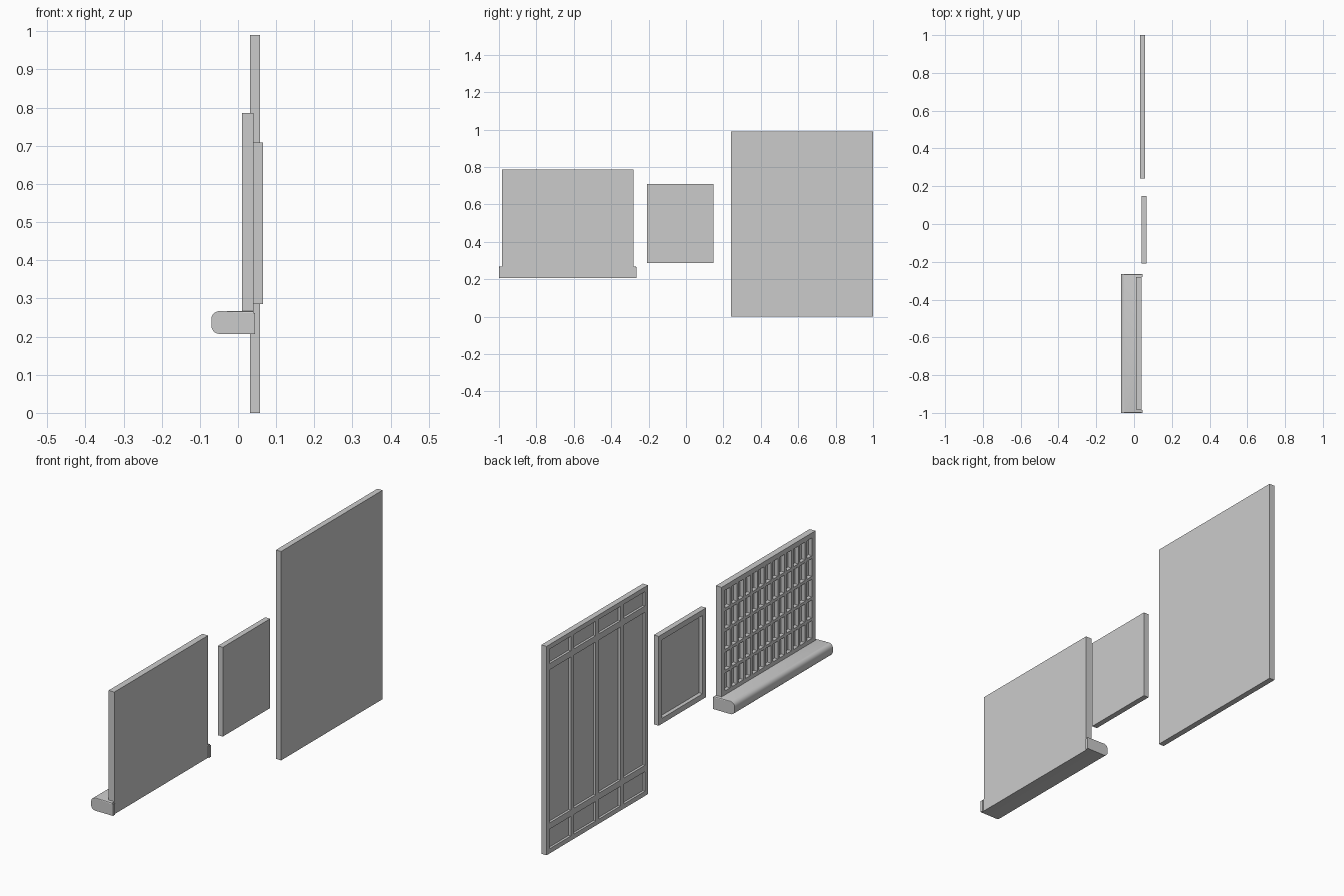
import bpy
import bmesh

if "Cube" in bpy.data.objects:
    bpy.data.objects.remove(bpy.data.objects["Cube"])

grey = bpy.data.materials.new("plain grey")
grey.use_nodes = True
colour = (0.6, 0.6, 0.6, 1)
grey.diffuse_color = colour
grey.node_tree.nodes["Principled BSDF"].inputs["Base Color"].default_value = colour


def finish(name, bm):
    bmesh.ops.recalc_face_normals(bm, faces=bm.faces[:])
    mesh = bpy.data.meshes.new(name)
    bm.to_mesh(mesh)
    bm.free()
    mesh.materials.append(grey)
    ob = bpy.data.objects.new(name, mesh)
    bpy.context.collection.objects.link(ob)
    return ob


def openings(lo, hi, count, edge, bar):
    """Cut lines for equal openings between an outer frame and thin bars."""
    size = (hi - lo - 2 * edge - (count - 1) * bar) / count
    lines = [lo]
    for i in range(count):
        start = lo + edge + i * (size + bar)
        lines += [start, start + size]
    return lines + [hi]


def panel(name, x0, x1, ys, zs, depth):
    """Slab whose -x face has a sunken pane in every second cell."""
    bm = bmesh.new()
    grid = [[bm.verts.new((x0, y, z)) for z in zs] for y in ys]
    panes = []
    for i in range(len(ys) - 1):
        for j in range(len(zs) - 1):
            face = bm.faces.new((grid[i][j], grid[i][j + 1],
                                 grid[i + 1][j + 1], grid[i + 1][j]))
            if i % 2 and j % 2:
                panes.append(face)
    bm.normal_update()
    rim = [e for e in bm.edges if e.is_boundary]
    bmesh.ops.inset_individual(bm, faces=panes, thickness=0.0004, depth=-depth)
    rim = [e for e in bm.edges if e.is_boundary]
    sides = bmesh.ops.extrude_edge_only(bm, edges=rim)["geom"]
    for v in sides:
        if isinstance(v, bmesh.types.BMVert):
            v.co.x = x1
    back = [e for e in bm.edges if e.is_boundary]
    bmesh.ops.holes_fill(bm, edges=back, sides=0)
    return finish(name, bm)


def box(name, lo, hi):
    bm = bmesh.ops and bmesh.new()
    bmesh.ops.create_cube(bm, size=1)
    for v in bm.verts:
        v.co = [lo[k] if v.co[k] < 0 else hi[k] for k in range(3)]
    return finish(name, bm)


# Tall door with four columns, each with a top, middle and bottom pane
panel("door_panel", 0.031, 0.058, openings(0.24, 1.0, 4, 0.022, 0.026),
      [0, 0.022, 0.115, 0.145, 0.87, 0.9, 0.968, 0.99], 0.011)

# Small single-pane window
panel("small_window", 0.04, 0.066, openings(-0.208, 0.147, 1, 0.026, 0),
      openings(0.286, 0.709, 1, 0.026, 0), 0.018)

# Lattice window
panel("lattice_window", 0.01, 0.04, openings(-0.983, -0.281, 13, 0.026, 0.014),
      openings(0.262, 0.786, 5, 0.024, 0.014), 0.018)

# Ledge with rounded outer edges, flush with the window's back
ledge = box("window_ledge", (-0.07, -1, 0.207), (0.04, -0.265, 0.267))
bm = bmesh.new()
bm.from_mesh(ledge.data)
long_edges = [e for e in bm.edges if all(v.co.x < 0 for v in e.verts)
              and abs(e.verts[0].co.y - e.verts[1].co.y) > 0.1]
bmesh.ops.bevel(bm, geom=long_edges, offset=0.022, segments=5,
                profile=0.5, affect='EDGES')
end_edges = [e for e in bm.edges if all(v.co.z > 0.26 for v in e.verts)
             and abs(e.verts[0].co.y - e.verts[1].co.y) < 0.01
             and abs(e.verts[0].co.x - e.verts[1].co.x) > 0.05]
bmesh.ops.bevel(bm, geom=end_edges, offset=0.006, segments=2,
                profile=0.5, affect='EDGES')
bm.to_mesh(ledge.data)
bm.free()
bpy.context.view_layer.objects.active = ledge
ledge.select_set(True)
bpy.ops.object.shade_smooth_by_angle()

# Small lugs at the ledge ends, standing out behind the window
for side, y in (("right_end", -1.0), ("left_end", -0.28)):
    box("ledge_lug_" + side, (0.03, y, 0.207), (0.045, y + 0.015, 0.262))
